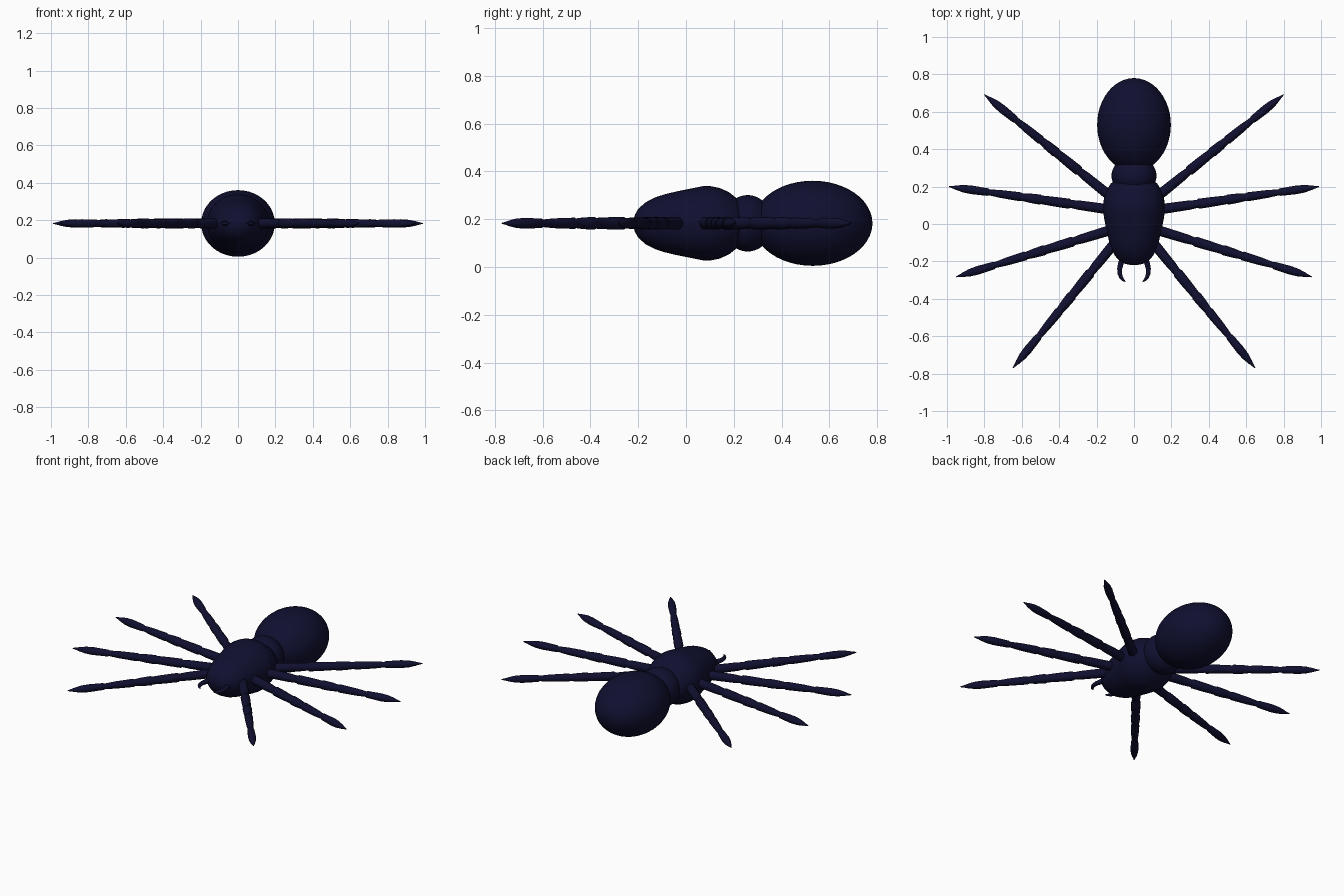
import bpy, bmesh, math
from mathutils import Vector

if "Cube" in bpy.data.objects:
    bpy.data.objects.remove(bpy.data.objects["Cube"])

Z = 0.183  # height of the body axis and legs
mat = bpy.data.materials.new("dark navy")
mat.diffuse_color = (0.005, 0.005, 0.03, 1)
mat.use_nodes = True
mat.node_tree.nodes["Principled BSDF"].inputs["Base Color"].default_value = mat.diffuse_color


def loft(name, rings, sides, angle=60):
    """Skin elliptical rings given as (centre, side direction, side radius, height radius)."""
    bm = bmesh.new()
    loops = []
    for c, side, rs, rz in rings:
        loops.append([bm.verts.new(Vector(c) + Vector(side) * rs * math.cos(a) + Vector((0, 0, rz * math.sin(a))))
                      for a in (2 * math.pi * i / sides for i in range(sides))])
    for a, b in zip(loops, loops[1:]):
        for i in range(sides):
            j = (i + 1) % sides
            bm.faces.new((a[i], a[j], b[j], b[i]))
    bm.faces.new(loops[0][::-1])
    bm.faces.new(loops[-1])
    bmesh.ops.recalc_face_normals(bm, faces=bm.faces)
    me = bpy.data.meshes.new(name)
    bm.to_mesh(me)
    bm.free()
    ob = bpy.data.objects.new(name, me)
    bpy.context.collection.objects.link(ob)
    me.materials.append(mat)
    bpy.context.view_layer.objects.active = ob
    ob.select_set(True)
    bpy.ops.object.shade_smooth_by_angle(angle=math.radians(angle))
    ob.select_set(False)
    return ob


def ellipsoid(name, y, rx, ry, rz):
    rings = []
    for i in range(25):
        a = math.pi * (0.01 + 0.98 * i / 24)
        rings.append(((0, y - ry * math.cos(a), Z), (1, 0, 0), rx * math.sin(a), rz * math.sin(a)))
    return loft(name, rings, 40)


def tube(name, points, radii, sides):
    """Round tube along a path lying in the horizontal plane."""
    pts = [Vector((x, y, Z)) for x, y in points]
    rings = []
    for i, p in enumerate(pts):
        d = (pts[min(i + 1, len(pts) - 1)] - pts[max(i - 1, 0)]).normalized()
        rings.append((p, (-d.y, d.x, 0), radii[i], radii[i]))
    return loft(name, rings, sides)


# Body: abdomen, waist and thorax
ellipsoid("abdomen", 0.53, 0.197, 0.25, 0.178)
ellipsoid("waist", 0.258, 0.12, 0.105, 0.118)
thorax = [(-0.22, 0.012, 0.012), (-0.214, 0.045, 0.035), (-0.2, 0.075, 0.06), (-0.17, 0.102, 0.087),
          (-0.13, 0.122, 0.108), (-0.09, 0.134, 0.121), (-0.04, 0.145, 0.133), (0.02, 0.158, 0.145),
          (0.07, 0.165, 0.155), (0.1, 0.166, 0.156), (0.14, 0.16, 0.148), (0.18, 0.146, 0.13),
          (0.215, 0.125, 0.102), (0.245, 0.09, 0.065), (0.26, 0.02, 0.02)]
loft("thorax", [((0, y, Z), (1, 0, 0), rx, rz) for y, rx, rz in thorax], 36)

# Legs: (root, tip), with jointed segments and a pointed claw
legs = {"rear_leg": ((0.12, 0.143), (0.80, 0.692)),
        "upper_middle_leg": ((0.12, 0.076), (0.99, 0.2)),
        "lower_middle_leg": ((0.11, -0.028), (0.952, -0.283)),
        "front_leg": ((0.09, -0.085), (0.647, -0.77))}
profile = [(0, 0.012), (0.01, 0.024), (0.05, 0.027), (0.2, 0.025), (0.25, 0.021), (0.26, 0.027),
           (0.34, 0.026), (0.43, 0.023), (0.44, 0.027), (0.5, 0.025), (0.55, 0.02), (0.56, 0.024),
           (0.68, 0.021), (0.75, 0.016), (0.76, 0.02), (0.86, 0.023), (0.91, 0.02), (0.955, 0.012),
           (0.965, 0.009), (1, 0.002)]
for s, side in ((1, "right"), (-1, "left")):
    for name, (root, tip) in legs.items():
        pts = [(s * (root[0] + (tip[0] - root[0]) * t), root[1] + (tip[1] - root[1]) * t) for t, r in profile]
        tube(f"{side}_{name}", pts, [r for t, r in profile], 14)
    # Curved fangs
    fang = [(0.062, -0.185), (0.07, -0.21), (0.077, -0.24), (0.076, -0.265), (0.069, -0.285), (0.058, -0.3),
            (0.045, -0.309)]
    tube(f"{side}_fang", [(s * x, y) for x, y in fang], [0.015, 0.015, 0.013, 0.012, 0.01, 0.007, 0.002], 12)
